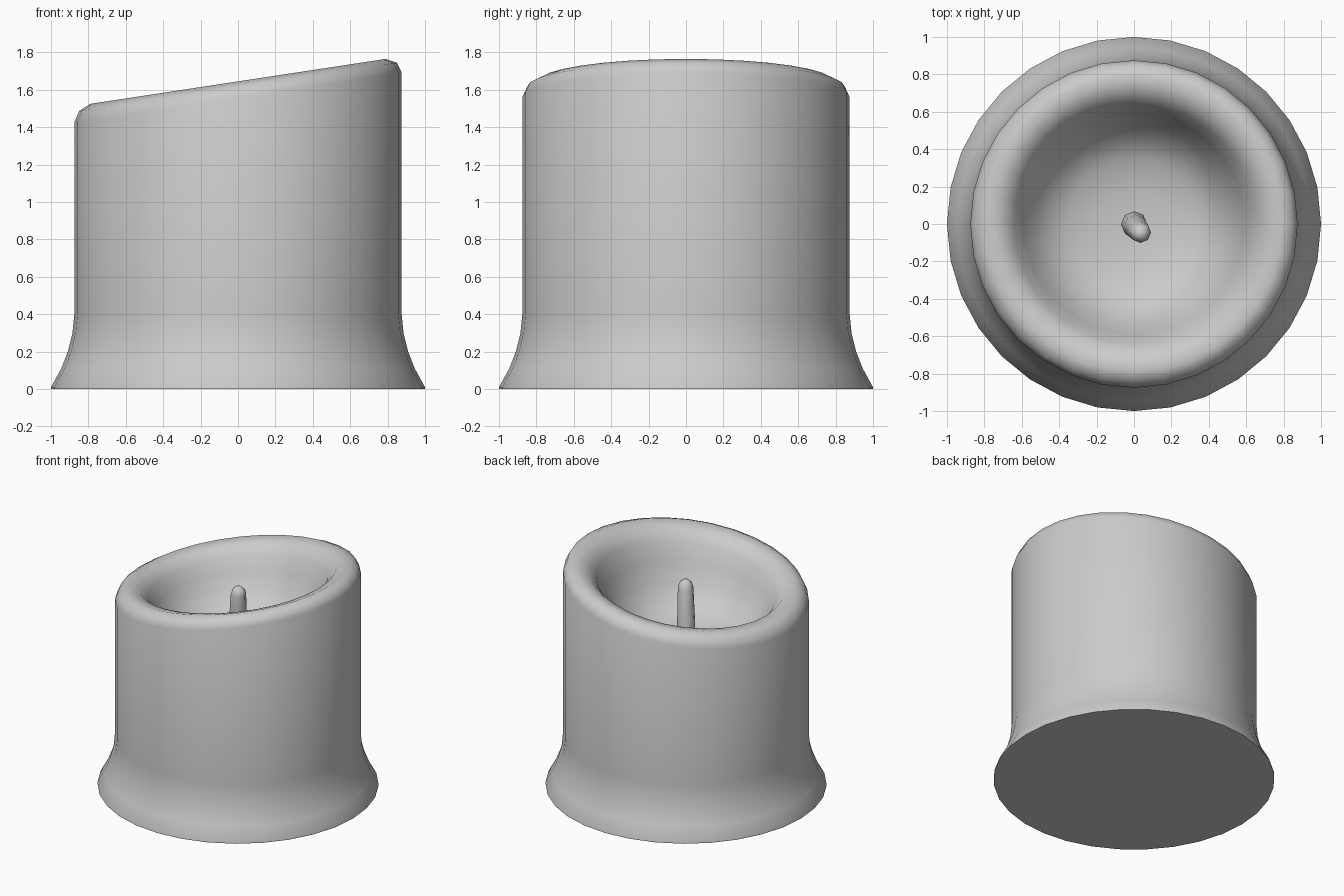
import bpy, bmesh, math

if "Cube" in bpy.data.objects:
    bpy.data.objects.remove(bpy.data.objects["Cube"])

SLOPE = 0.152  # rise of the slanted rim along x
FLOOR = 1.11   # height of the bowl floor


def make_object(name, bm):
    bmesh.ops.recalc_face_normals(bm, faces=bm.faces)
    mesh = bpy.data.meshes.new(name)
    bm.to_mesh(mesh)
    bm.free()
    obj = bpy.data.objects.new(name, mesh)
    bpy.context.collection.objects.link(obj)
    bpy.ops.object.select_all(action='DESELECT')
    obj.select_set(True)
    bpy.context.view_layer.objects.active = obj
    bpy.ops.object.shade_smooth_by_angle(angle=math.radians(50))
    return obj


def loft(name, rings, sides):
    """Skin rings of (cx, cy, radius, z, slant); both ends are capped."""
    bm = bmesh.new()
    loops = []
    for cx, cy, r, z, slant in rings:
        loop = []
        for i in range(sides):
            a = 2 * math.pi * i / sides
            x, y = cx + r * math.cos(a), cy + r * math.sin(a)
            loop.append(bm.verts.new((x, y, z + slant * x)))
        loops.append(loop)
    for lo, hi in zip(loops, loops[1:]):
        for i in range(sides):
            j = (i + 1) % sides
            bm.faces.new((lo[i], lo[j], hi[j], hi[i]))
    bm.faces.new(loops[0][::-1])
    bm.faces.new(loops[-1])
    return make_object(name, bm)


# Candle body: flared foot, straight wall, rounded slanted rim, hollow bowl
outer = [(1.0, 0), (1.0, 0.01), (0.945, 0.11), (0.91, 0.20),
         (0.885, 0.30), (0.875, 0.40)]
rim = [(0.875, 1.56), (0.85, 1.615), (0.79, 1.645), (0.70, 1.62), (0.64, 1.55)]
bowl = [(0.59, 1.43), (0.53, 1.31), (0.45, 1.21), (0.35, 1.15), (0.20, 1.12), (0.08, FLOOR)]
rings = [(0, 0, r, z, 0) for r, z in outer]
rings += [(0, 0, r, z, SLOPE) for r, z in rim]
rings += [(0, 0, r, z, SLOPE * (z - FLOOR) / (1.55 - FLOOR)) for r, z in bowl]  # slant fades to a level floor
loft("candle_body", rings, 32)

# Wick: thin tapered stem leaning slightly to the front right
wick = [(0, 0, 0.07, FLOOR - 0.03, 0), (0.01, -0.015, 0.064, 1.30, 0),
        (0.035, -0.045, 0.056, 1.52, 0), (0.037, -0.047, 0.045, 1.56, 0),
        (0.037, -0.047, 0.02, 1.58, 0)]
loft("wick", wick, 8)
